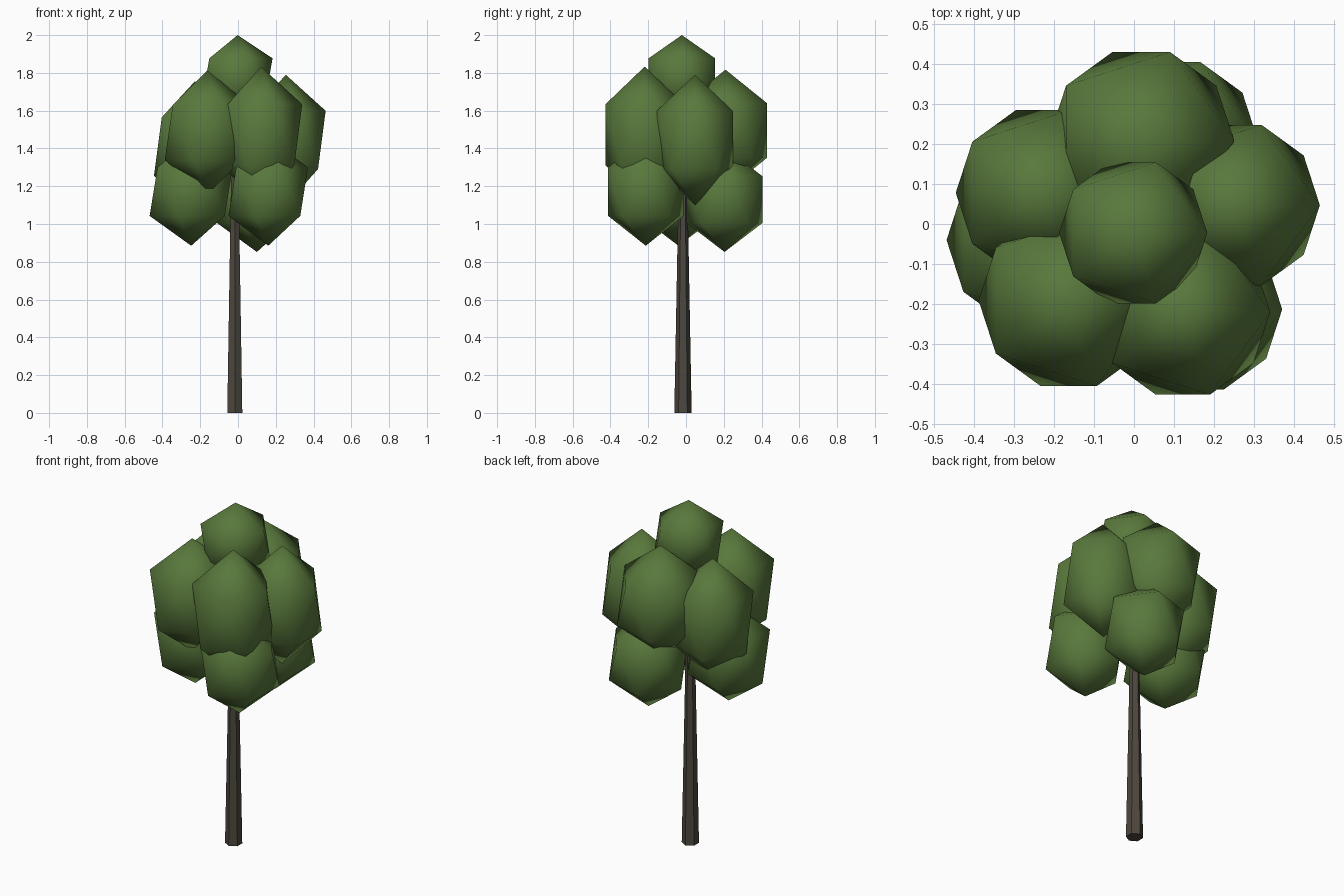
import bpy

if "Cube" in bpy.data.objects:
    bpy.data.objects.remove(bpy.data.objects["Cube"])


def material(name, rgb):
    m = bpy.data.materials.new(name)
    m.diffuse_color = (*rgb, 1.0)
    m.use_nodes = True
    m.node_tree.nodes["Principled BSDF"].inputs["Base Color"].default_value = m.diffuse_color
    return m


leaf_green = material("leaf_green", (0.10, 0.19, 0.045))
bark_brown = material("bark_brown", (0.075, 0.063, 0.048))


def leaf_clump(name, centre, ring, half_height):
    """Smooth icosahedron; ring is the radius of its two five-point rings."""
    bpy.ops.mesh.primitive_ico_sphere_add(subdivisions=1, radius=1, location=centre)
    ob = bpy.context.object
    ob.name = name
    width = ring / 0.8944
    ob.scale = (width, width, half_height)
    ob.data.materials.append(leaf_green)
    bpy.ops.object.shade_smooth()


# Tapered six-sided trunk, ending inside the foliage
bpy.ops.mesh.primitive_cone_add(vertices=6, radius1=0.046, radius2=0.018,
                                depth=1.5, location=(-0.017, -0.016, 0.75))
trunk = bpy.context.object
trunk.name = "trunk"
trunk.data.materials.append(bark_brown)

# Crown clump, five middle clumps, three lower clumps
leaf_clump("crown_clump", (-0.002, -0.022, 1.778), 0.185, 0.222)

middle = [
    ((0.253, 0.047, 1.445), 0.211, 0.345),    # right
    ((0.018, 0.209, 1.495), 0.232, 0.322),    # back
    ((-0.228, 0.078, 1.410), 0.217, 0.346),   # left
    ((-0.163, -0.191, 1.485), 0.225, 0.328),  # front left
    ((0.122, -0.219, 1.473), 0.218, 0.360),   # front right
]
lower = [
    ((-0.248, -0.040, 1.171), 0.220, 0.286),  # left
    ((0.160, -0.213, 1.171), 0.210, 0.286),   # front right
    ((0.100, 0.204, 1.129), 0.211, 0.277),    # back right
]
for layer, clumps in (("middle", middle), ("lower", lower)):
    for i, (centre, ring, half_height) in enumerate(clumps, 1):
        leaf_clump(f"{layer}_clump_{i}", centre, ring, half_height)
